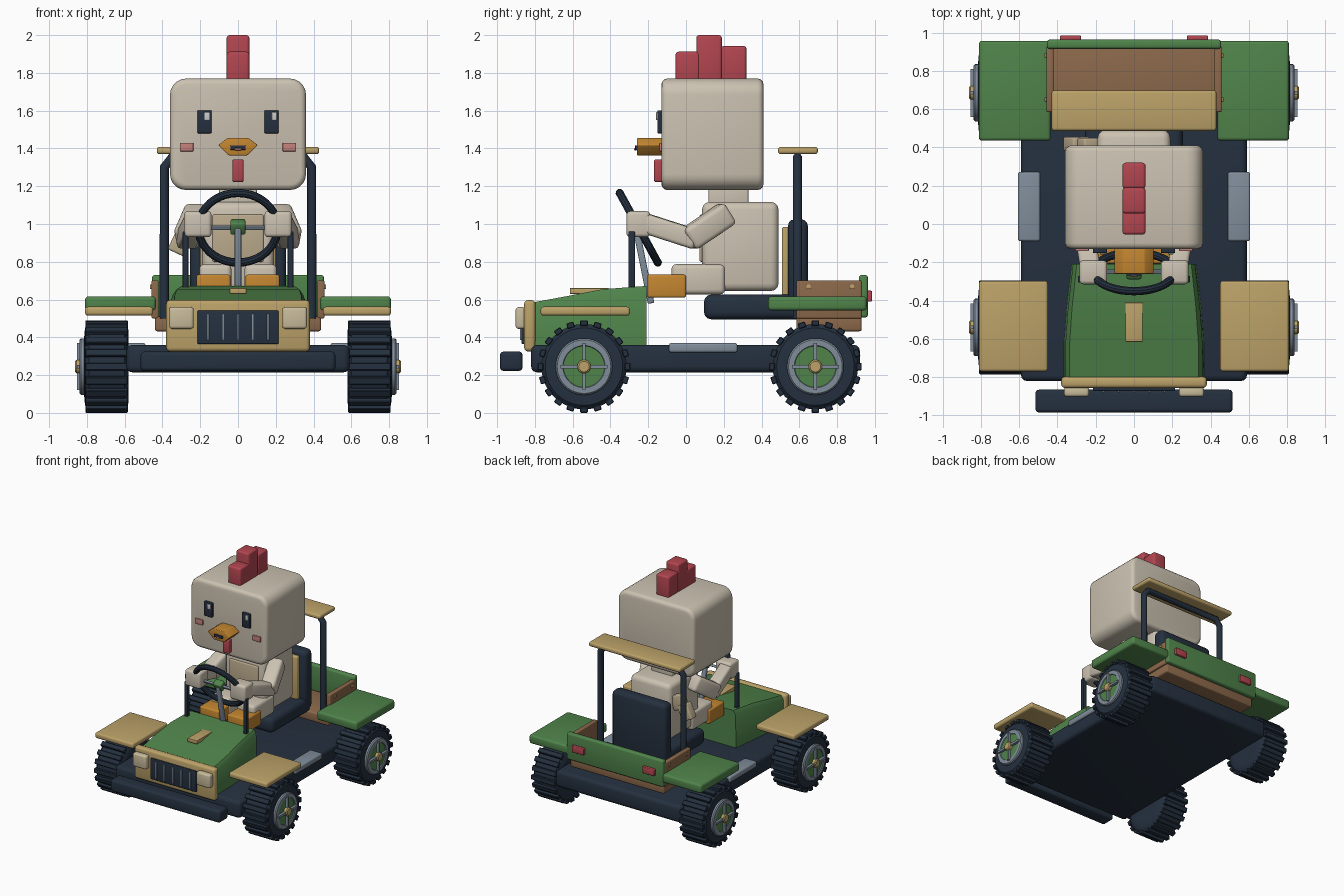
import bpy, bmesh, math
from mathutils import Matrix, Vector

if "Cube" in bpy.data.objects:
    bpy.data.objects.remove(bpy.data.objects["Cube"])

COLS = dict(cream=(.60, .54, .44), dark=(.018, .03, .05), green=(.08, .23, .07), tan=(.5, .36, .14),
            brown=(.26, .14, .07), red=(.45, .06, .08), orange=(.55, .24, .03), grey=(.22, .27, .33),
            white=(.8, .8, .8), pink=(.55, .22, .2), lamp=(.58, .5, .33), wing=(.5, .41, .27))
MATS = {}
for key, c in COLS.items():
    MATS[key] = bpy.data.materials.new(key)
    MATS[key].diffuse_color = (*c, 1)


def finish(name, bm, mat, mirror=False, bevel=0, seg=3):
    bmesh.ops.recalc_face_normals(bm, faces=bm.faces)
    if bevel:
        bmesh.ops.bevel(bm, geom=bm.edges[:], offset=bevel, segments=seg, profile=.5,
                        affect='EDGES', clamp_overlap=True)
    me = bpy.data.meshes.new(name)
    bm.to_mesh(me)
    bm.free()
    me.materials.append(MATS[mat])
    ob = bpy.data.objects.new(name, me)
    bpy.context.collection.objects.link(ob)
    if mirror:
        ob.modifiers.new("mirror", 'MIRROR').use_clip = False
    return ob


def box(name, mat, x, y, z, bevel=.01, mirror=False, rot=None):
    """Box from min/max ranges, optionally turned about its centre."""
    bm = bmesh.new()
    c = Vector(((x[0] + x[1]) / 2, (y[0] + y[1]) / 2, (z[0] + z[1]) / 2))
    m = Matrix.Translation(c) @ (rot or Matrix()) @ Matrix.Diagonal((x[1] - x[0], y[1] - y[0], z[1] - z[0], 1))
    bmesh.ops.create_cube(bm, size=1, matrix=m)
    return finish(name, bm, mat, mirror, bevel)


def limb(name, mat, a, b, w, d, bevel=.02, mirror=False):
    """Square bar from point a to point b."""
    a, b = Vector(a), Vector(b)
    bm = bmesh.new()
    q = (b - a).to_track_quat('Y', 'Z').to_matrix().to_4x4()
    bmesh.ops.create_cube(bm, size=1, matrix=Matrix.Translation((a + b) / 2) @ q
                          @ Matrix.Diagonal((w, (b - a).length, d, 1)))
    return finish(name, bm, mat, mirror, bevel)


def loft(name, mat, rings, bevel=0, mirror=False):
    """Skin between point rings, capped at both ends."""
    bm = bmesh.new()
    rows = [[bm.verts.new(p) for p in r] for r in rings]
    n = len(rows[0])
    for r, s in zip(rows, rows[1:]):
        for i in range(n):
            bm.faces.new((r[i], r[(i + 1) % n], s[(i + 1) % n], s[i]))
    bm.faces.new(rows[0])
    bm.faces.new(rows[-1])
    return finish(name, bm, mat, mirror, bevel)


def lathe(name, mat, profile, y, z, n=40):
    """Turned part about an x axis, mirrored to the other side."""
    t = [2 * math.pi * i / n for i in range(n)]
    return loft(name, mat, [[(x, y + r * math.cos(a), z + r * math.sin(a)) for a in t]
                            for x, r in profile], mirror=True)


def wheel(tag, y, z=.245):
    lathe(tag + "_tire", "dark", [(.58, .14), (.58, .195), (.60, .226), (.79, .226), (.81, .205), (.815, .15)], y, z)
    bm = bmesh.new()
    for i in range(20):
        m = (Matrix.Translation((.696, y, z)) @ Matrix.Rotation(i * math.tau / 20, 4, 'X')
             @ Matrix.Translation((0, 0, -.23)) @ Matrix.Diagonal((.225, .04, .03, 1)))
        bmesh.ops.create_cube(bm, size=1, matrix=m)
    finish(tag + "_treads", bm, "dark", True, .004, 1)
    lathe(tag + "_rim", "grey", [(.80, .15), (.83, .15), (.838, .142), (.838, .112), (.825, .105)], y, z)
    lathe(tag + "_disc", "green", [(.80, .11), (.832, .11)], y, z)
    bm = bmesh.new()
    for i in range(2):
        bmesh.ops.create_cube(bm, size=1, matrix=Matrix.Translation((.838, y, z))
                              @ Matrix.Rotation(i * math.pi / 2, 4, 'X') @ Matrix.Diagonal((.03, .25, .018, 1)))
    finish(tag + "_spokes", bm, "grey", True)
    lathe(tag + "_hub", "tan", [(.82, .036), (.855, .036), (.862, .028)], y, z, 20)


def tube(name, mat, pts, r):
    cu = bpy.data.curves.new(name, 'CURVE')
    cu.dimensions, cu.bevel_depth, cu.bevel_resolution, cu.use_fill_caps = '3D', r, 3, True
    sp = cu.splines.new('POLY')
    sp.points.add(len(pts) - 1)
    for p, q in zip(sp.points, pts):
        p.co = (*q, 1)
    cu.materials.append(MATS[mat])
    bpy.context.collection.objects.link(bpy.data.objects.new(name, cu))


# Chassis, bumper, steps, wheels
box("chassis", "dark", (-.59, .59), (-.82, .92), (.215, .36), .03)
box("front_bumper", "dark", (-.515, .515), (-.985, -.865), (.222, .325), .02)
box("running_board", "grey", (.49, .607), (-.09, .272), (.32, .37), .012, True)
wheel("front_wheel", -.54)
wheel("rear_wheel", .685)

# Hood, grille and headlights
loft("hood", "green", [[(-w, y, .35), (w, y, .35), (w * .98, y, t - .03), (w * .92, y, t), (-w * .92, y, t),
     (-w * .98, y, t - .03)] for y, w, t in ((-.81, .365, .585), (-.62, .365, .62), (-.44, .352, .655), (-.21, .325, .672))])
box("hood_stripe", "tan", (-.045, .045), (-.615, -.41), (.63, .661), .004)
box("grille_frame", "tan", (-.38, .38), (-.857, -.797), (.325, .597), .02)
box("grille_panel", "dark", (-.215, .215), (-.872, -.84), (.365, .542), .006)
for i in range(-2, 3):
    box("grille_bar", "grey", (i * .08 - .006, i * .08 + .006), (-.88, -.865), (.385, .525), .002)
box("headlight", "lamp", (.235, .365), (-.902, -.85), (.445, .56), .015, True)

# Fenders
box("front_fender", "tan", (.45, .81), (-.77, -.297), (.515, .562), .015, True)
box("rear_fender", "green", (.435, .81), (.435, .957), (.542, .617), .018, True)

# Cargo bed
box("bed_floor", "brown", (-.44, .44), (.585, .93), (.432, .512), .012)
box("bed_side", "brown", (.42, .458), (.585, .93), (.50, .702), .008, True)
for y in (.65, .88):
    box("bed_bolt", "tan", (.45, .467), (y - .012, y + .012), (.655, .68), .003, True)
box("tailgate", "green", (-.455, .455), (.915, .963), (.505, .73), .014)
box("tail_light", "red", (.277, .387), (.955, .985), (.59, .647), .006, True)

# Roll bar and small roof
tube("roll_bar", "dark", [(-.39, .59, .5), (-.39, .59, 1.30), (-.35, .59, 1.352), (.35, .59, 1.352),
                          (.39, .59, 1.30), (.39, .59, .5)], .025)
box("roof", "tan", (-.43, .43), (.487, .698), (1.37, 1.408), .014)

# Seat
box("seat_cushion", "dark", (-.255, .255), (.095, .63), (.495, .627), .04)
box("seat_back", "dark", (-.255, .255), (.54, .645), (.52, 1.025), .035)
box("seat_pad", "tan", (-.2, .2), (.507, .55), (.60, .985), .012)

# Steering and windscreen posts
tilt = Matrix.Rotation(math.radians(-61.3), 4, 'X')
bpy.ops.mesh.primitive_torus_add(major_radius=.21, minor_radius=.022, major_segments=40, minor_segments=10,
                                 location=(0, -.25, .98), rotation=(math.radians(-61.3), 0, 0))
bpy.context.object.name = "steering_wheel"
bpy.context.object.data.materials.append(MATS["dark"])
box("steering_spoke", "grey", (-.205, .205), (-.26, -.24), (.97, .99), .004, rot=tilt)
box("steering_hub", "green", (-.04, .04), (-.285, -.215), (.955, 1.015), .012, rot=tilt)
limb("steering_column", "grey", (0, -.265, .98), (0, -.185, .58), .035, .035, .008)
limb("windscreen_post", "dark", (.278, -.288, .64), (.278, -.288, .96), .03, .035, .006, True)

# Driver: head with large rounding seen from the front
bm = bmesh.new()
bmesh.ops.create_cube(bm, size=1, matrix=Matrix.Translation((0, .14, 1.475)) @ Matrix.Diagonal((.72, .54, .59, 1)))
long_edges = [e for e in bm.edges if abs(e.verts[0].co.y - e.verts[1].co.y) > .1]
bmesh.ops.bevel(bm, geom=long_edges, offset=.085, segments=5, profile=.5, affect='EDGES')
rims = [e for e in bm.edges if abs(e.verts[0].co.y - e.verts[1].co.y) < .1]
bmesh.ops.bevel(bm, geom=rims, offset=.03, segments=3, profile=.5, affect='EDGES')
finish("head", bm, "cream")
for y0, y1, z0, z1 in ((-.055, .075, 1.74, 1.912), (.055, .19, 1.75, 2.0), (.185, .32, 1.74, 1.942)):
    box("comb", "red", (-.06, .06), (y0, y1), (z0, z1), .015)
box("eye", "dark", (.14, .215), (-.152, -.12), (1.48, 1.602), .006, True)
for x in (-.178, .178):
    box("eye_glint", "white", (x, x + .028), (-.158, -.14), (1.55, 1.592), .003)
box("cheek", "pink", (.236, .308), (-.142, -.12), (1.385, 1.43), .004, True)
beak = ((-.105, 1.418), (-.055, 1.455), (.055, 1.455), (.105, 1.418), (.05, 1.363), (-.05, 1.363))
loft("beak", "orange", [[(x, y, z) for x, z in beak] for y in (-.26, -.12)], .006)
box("mouth", "dark", (-.04, .04), (-.27, -.25), (1.392, 1.416), .004)
box("tongue", "pink", (-.018, .018), (-.274, -.26), (1.39, 1.402), .003)
box("wattle", "red", (-.03, .03), (-.17, -.12), (1.222, 1.342), .012)

# Driver: torso, legs, arms
box("neck", "cream", (-.1, .1), (.12, .33), (1.08, 1.22), .01)
box("torso", "cream", (-.19, .19), (.085, .49), (.645, 1.117), .04)
box("chest_patch", "wing", (-.135, .135), (.072, .1), (.80, 1.05), .008)
box("leg", "cream", (.035, .205), (-.077, .207), (.628, .787), .025, True)
box("boot", "orange", (.04, .22), (-.207, .0), (.61, .732), .012, True)
limb("upper_arm", "cream", (.215, .225, 1.06), (.278, .01, .915), .12, .13, .025, True)
limb("forearm", "cream", (.275, .06, .915), (.225, -.25, 1.015), .105, .105, .02, True)
box("hand", "cream", (.14, .285), (-.315, -.19), (.93, 1.068), .02, True)

# Tail feathers on the left of the back
lean = Matrix.Rotation(math.radians(25), 4, 'Y')
box("tail_feather", "wing", (-.35, -.25), (.38, .455), (.84, .97), .012, rot=lean)
box("tail_root", "wing", (-.29, -.17), (.385, .45), (.91, 1.03), .012, rot=lean)

# Smooth rounded surfaces, crisp corners
bpy.ops.object.select_all(action='DESELECT')
for ob in bpy.context.scene.objects:
    if ob.type == 'MESH':
        ob.select_set(True)
        bpy.context.view_layer.objects.active = ob
bpy.ops.object.shade_smooth_by_angle(angle=math.radians(35))

for m in bpy.data.materials:
    if m.users and not m.is_grease_pencil:
        m.use_nodes = True
        m.node_tree.nodes["Principled BSDF"].inputs["Base Color"].default_value = m.diffuse_color
